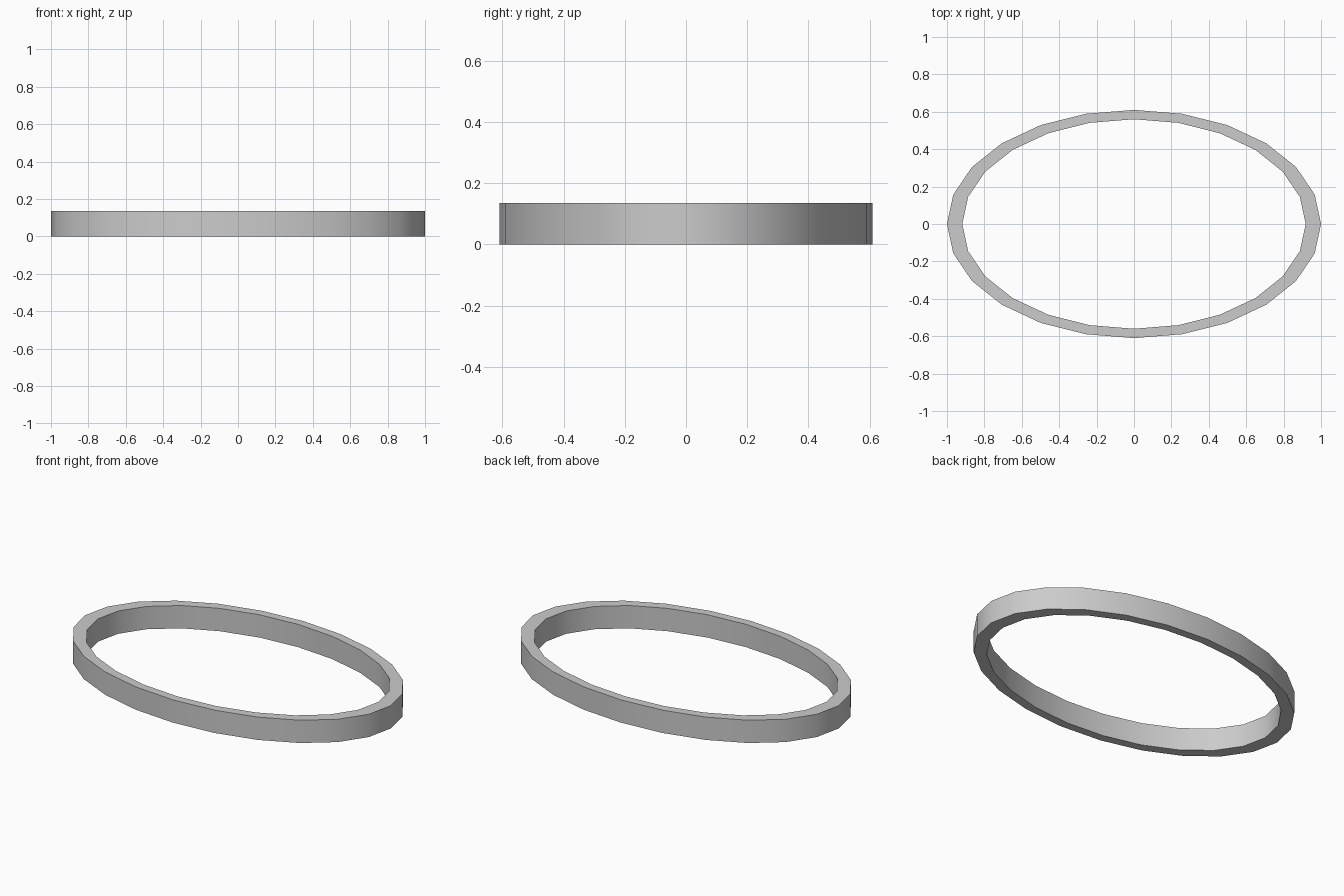
import bpy, bmesh
from math import cos, sin, tau, radians

if "Cube" in bpy.data.objects:
    bpy.data.objects.remove(bpy.data.objects["Cube"])

SEGMENTS = 24
HEIGHT = 0.135
OUTER = (1.0, 0.61)
INNER = (0.918, 0.56)


def ellipse(bm, radii, z):
    return [bm.verts.new((radii[0] * cos(tau * i / SEGMENTS),
                          radii[1] * sin(tau * i / SEGMENTS), z))
            for i in range(SEGMENTS)]


# Oval band: four elliptical loops bridged into a closed rectangular section
bm = bmesh.new()
loops = [ellipse(bm, OUTER, 0), ellipse(bm, OUTER, HEIGHT),
         ellipse(bm, INNER, HEIGHT), ellipse(bm, INNER, 0)]
for k in range(4):
    a, b = loops[k], loops[(k + 1) % 4]
    for i in range(SEGMENTS):
        j = (i + 1) % SEGMENTS
        bm.faces.new((a[i], a[j], b[j], b[i]))
bmesh.ops.recalc_face_normals(bm, faces=bm.faces)

mesh = bpy.data.meshes.new("oval_ring")
bm.to_mesh(mesh)
bm.free()
ring = bpy.data.objects.new("oval_ring", mesh)
bpy.context.collection.objects.link(ring)

# Smooth walls, sharp rims
bpy.context.view_layer.objects.active = ring
ring.select_set(True)
bpy.ops.object.shade_smooth_by_angle(angle=radians(35))
